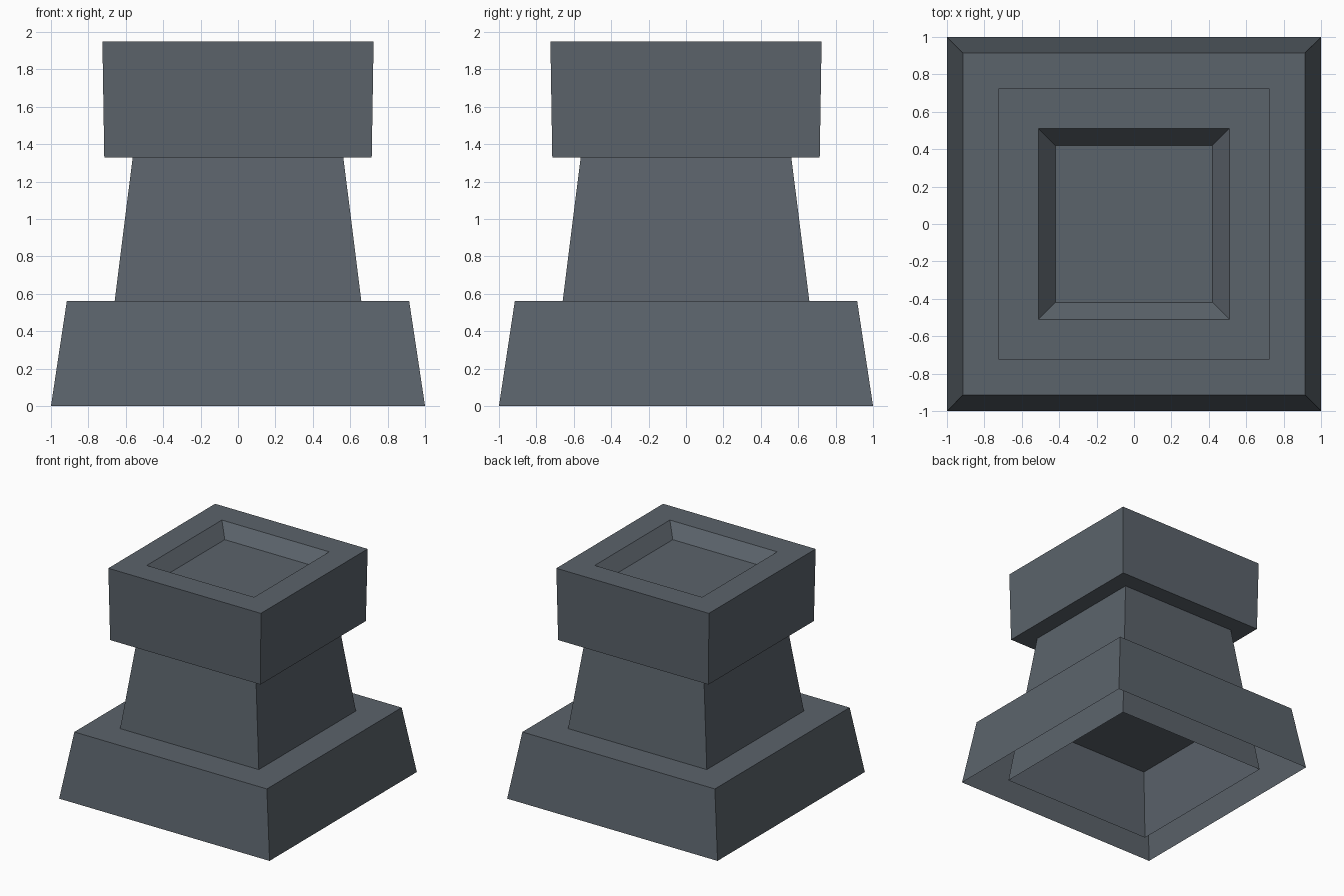
import bpy, bmesh

if "Cube" in bpy.data.objects:
    bpy.data.objects.remove(bpy.data.objects["Cube"])

mat = bpy.data.materials.new("slate grey")
mat.diffuse_color = (0.105, 0.125, 0.147, 1.0)
mat.use_nodes = True
mat.node_tree.nodes["Principled BSDF"].inputs["Base Color"].default_value = mat.diffuse_color


def square_stack(name, rings, cap_bottom=False, cap_top=False):
    """Loft square rings given as (half width, height)."""
    bm = bmesh.new()
    loops = [[bm.verts.new((x * s, y * s, z))
              for x, y in ((-1, -1), (1, -1), (1, 1), (-1, 1))] for s, z in rings]
    for a, b in zip(loops, loops[1:]):
        for i in range(4):
            j = (i + 1) % 4
            bm.faces.new((a[i], a[j], b[j], b[i]))
    if cap_bottom:
        bm.faces.new(loops[0][::-1])
    if cap_top:
        bm.faces.new(loops[-1])
    me = bpy.data.meshes.new(name)
    bm.to_mesh(me)
    bm.free()
    me.materials.append(mat)
    ob = bpy.data.objects.new(name, me)
    bpy.context.collection.objects.link(ob)
    return ob


# Base plinth: open underneath, closed on top
square_stack("base", [(1.0, 0.0), (0.915, 0.563)], cap_top=True)

# Tapered shaft: open tube running down through the base to the ground
square_stack("shaft", [(0.73, 0.0), (0.563, 1.33)])

# Head block with a sloped square recess in the top
square_stack("head", [(0.715, 1.33), (0.725, 1.948), (0.51, 1.948), (0.42, 1.838)],
             cap_bottom=True, cap_top=True)
